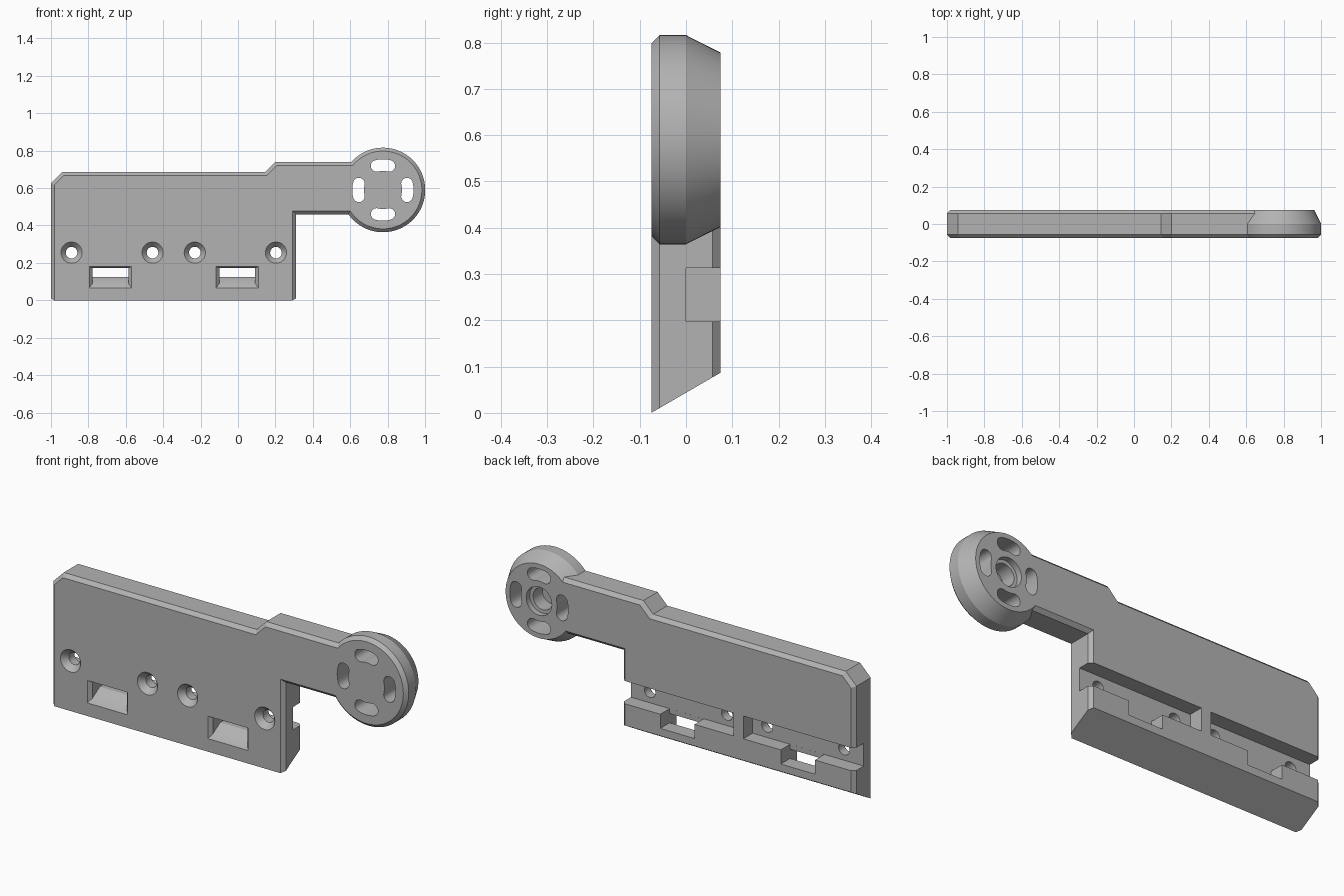
import bpy
import bmesh
from math import cos, sin, pi
from mathutils import Vector

if "Cube" in bpy.data.objects:
    bpy.data.objects.remove(bpy.data.objects["Cube"])

GREY = (0.45, 0.45, 0.45, 1)
grey = bpy.data.materials.new("plain grey")
grey.use_nodes = True
grey.diffuse_color = GREY
grey.node_tree.nodes["Principled BSDF"].inputs["Base Color"].default_value = GREY

HALF = 0.075      # half the plate thickness
BEVEL = 0.018
HUB = Vector((0.775, 0.59))


def loft(name, rings):
    """Closed solid skinned through rings of 3D points."""
    bm = bmesh.new()
    loops = [[bm.verts.new(p) for p in ring] for ring in rings]
    n = len(loops[0])
    for a, b in zip(loops, loops[1:]):
        for i in range(n):
            j = (i + 1) % n
            bm.faces.new((a[i], a[j], b[j], b[i]))
    bm.faces.new(loops[0])
    bm.faces.new(loops[-1])
    bmesh.ops.recalc_face_normals(bm, faces=bm.faces)
    mesh = bpy.data.meshes.new(name)
    bm.to_mesh(mesh)
    bm.free()
    mesh.materials.append(grey)
    obj = bpy.data.objects.new(name, mesh)
    bpy.context.collection.objects.link(obj)
    return obj


def at_depth(points, y):
    return [(x, y, z) for x, z in points]


def rect(x0, x1, z0, z1):
    return [(x0, z0), (x1, z0), (x1, z1), (x0, z1)]


def lathe(name, cx, cz, profile, sides):
    """Turned solid about a front-to-back axis; profile holds (y, radius)."""
    turn = [2 * pi * i / sides for i in range(sides)]
    return loft(name, [[(cx + r * cos(t), y, cz + r * sin(t)) for t in turn]
                       for y, r in profile])


def inset(points, d):
    """Move every edge of a counter-clockwise outline inward by d."""
    pts = [Vector(p) for p in points]
    out = []
    for i, p in enumerate(pts):
        e1 = (p - pts[i - 1]).normalized()
        e2 = (pts[(i + 1) % len(pts)] - p).normalized()
        n1, n2 = Vector((-e1.y, e1.x)), Vector((-e2.y, e2.x))
        out.append(p + (n1 + n2) * d / (1 + n1.dot(n2)))
    return out


def combine(target, tool, operation):
    mod = target.modifiers.new("combine", "BOOLEAN")
    mod.operation = operation
    mod.solver = "EXACT"
    mod.object = tool
    bpy.context.view_layer.objects.active = target
    bpy.ops.object.modifier_apply(modifier=mod.name)
    bpy.data.objects.remove(tool)


# Plate and arm, bevelled on front and back
outline = [(-1, -0.2), (0.31, -0.2), (0.31, 0.46), (0.72, 0.46), (0.72, 0.74),
           (0.2, 0.74), (0.145, 0.685), (-0.94, 0.685), (-1, 0.625)]
small = inset(outline, BEVEL)
body = loft("bracket_body", [at_depth(small, -HALF), at_depth(outline, BEVEL - HALF),
                             at_depth(outline, HALF - BEVEL), at_depth(small, HALF)])

# Round hub at the end of the arm
hub = lathe("hub", *HUB, [(-HALF, 0.208), (BEVEL - HALF, 0.226), (0, 0.226), (HALF, 0.188)], 96)
combine(body, hub, "UNION")

cutters = []

# Slanted underside
wedge = [(-0.2, -0.0725), (0.2, 0.1595), (0.2, -0.5), (-0.2, -0.5)]
cutters.append(loft("underside", [[(x, y, z) for y, z in wedge] for x in (-1.2, 0.5)]))

# Rear channel, interrupted by a rib
for x0, x1 in ((-1.2, -0.375), (-0.32, 0.5)):
    cutters.append(loft("channel", [at_depth(rect(x0, x1, 0.197, 0.313), y) for y in (0, 0.2)]))

# Windows: flared mouth, ramp floor, notch through the rear lip
window = [(-0.08, 0.118, 0.06, 0.183), (-0.057, 0.096, 0.09, 0.172), (0, 0.096, 0.125, 0.172),
          (0.001, 0.096, 0.125, 0.25), (0.2, 0.096, 0.125, 0.25)]
for cx in (-0.682, -0.004):
    cutters.append(loft("window", [at_depth(rect(cx - w, cx + w, z0, z1), y)
                                   for y, w, z0, z1 in window]))

# Countersunk screw holes
for cx in (-0.89, -0.457, -0.231, 0.203):
    cutters.append(lathe("screw_hole", cx, 0.255, [(-0.08, 0.061), (-0.045, 0.031), (0.05, 0.031)], 32))

# Four curved slots through the hub
for k in range(4):
    mid, sweep, radius, w = k * pi / 2, 0.26, 0.133, 0.031
    ring = []
    for side in (1, -1):
        tip = mid + side * sweep
        end = HUB + radius * Vector((cos(tip), sin(tip)))
        for i in range(13):
            t = tip + (i * pi / 12 if side > 0 else pi + i * pi / 12)
            ring.append(end + w * Vector((cos(t), sin(t))))
        # Inner or outer arc joining the two rounded ends
        for i in range(1, 6):
            t = mid + side * sweep * (1 - i / 3)
            ring.append(HUB + (radius - side * w) * Vector((cos(t), sin(t))))
    cutters.append(loft("hub_slot", [at_depth(ring, y) for y in (-0.1, 0.1)]))

# Stepped blind recess in the back of the hub
cutters.append(lathe("recess", *HUB, [(-0.03, 0.055), (0.045, 0.055), (0.046, 0.072), (0.1, 0.072)], 48))

for cutter in cutters:
    combine(body, cutter, "DIFFERENCE")

bpy.ops.object.select_all(action="DESELECT")
body.select_set(True)
bpy.context.view_layer.objects.active = body
bpy.ops.object.shade_smooth_by_angle(angle=0.4)
